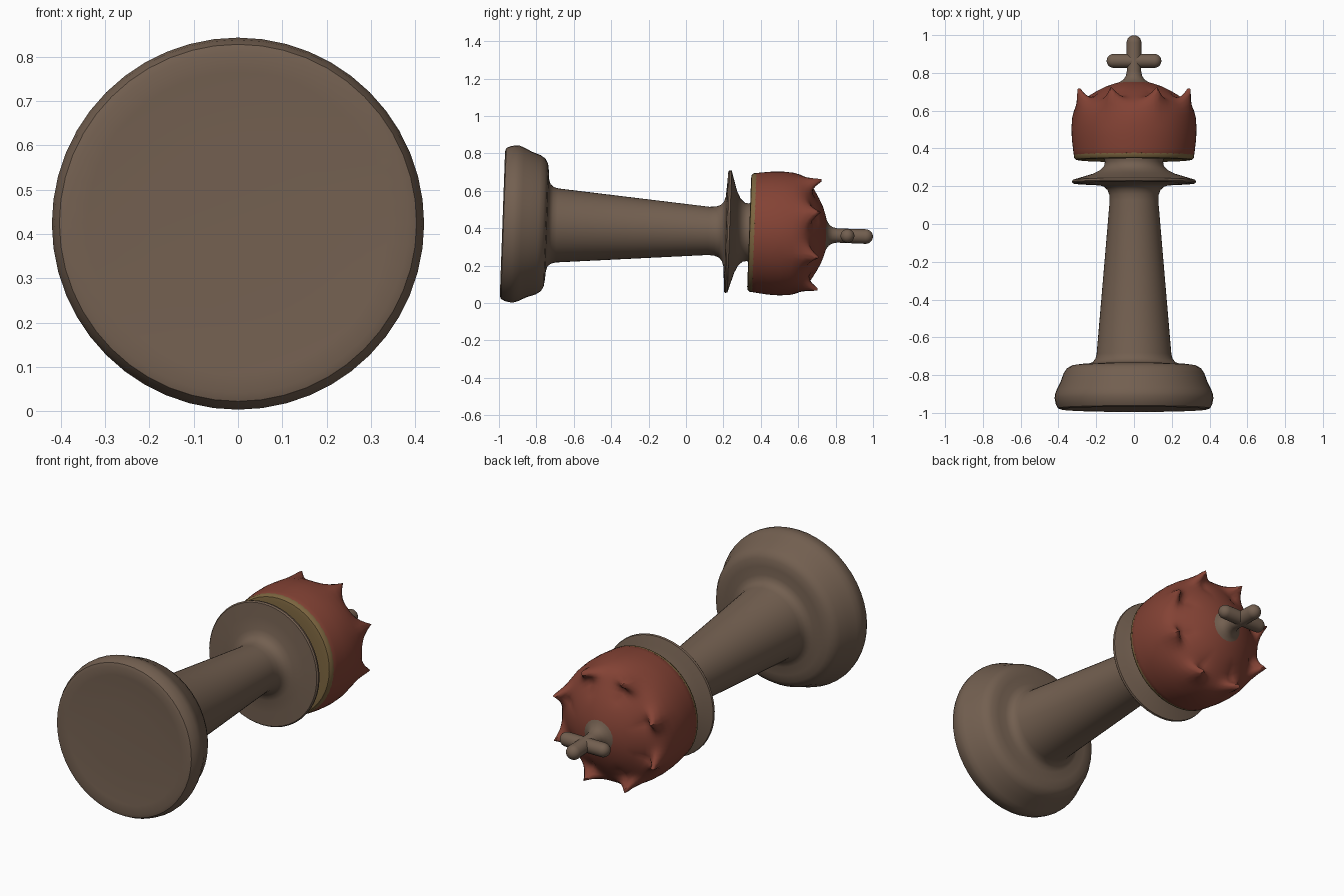
import bpy, bmesh, math
from mathutils import Matrix

if "Cube" in bpy.data.objects:
    bpy.data.objects.remove(bpy.data.objects["Cube"])

# Whole piece lies on its side, axis along +y, tilted slightly down towards the top
TILT = 0.036
PLACE = Matrix.Translation((0, 0, 0.39)) @ Matrix.Rotation(-(math.pi / 2 + TILT), 4, 'X')


def material(name, rgb):
    m = bpy.data.materials.new(name)
    m.diffuse_color = (*rgb, 1)
    m.use_nodes = True
    m.node_tree.nodes["Principled BSDF"].inputs["Base Color"].default_value = m.diffuse_color
    return m


BROWN = material("brown_wood", (0.17, 0.115, 0.08))
RED = material("red_paint", (0.23, 0.055, 0.035))
GOLD = material("gold_trim", (0.2, 0.13, 0.05))


def lathe(name, profile, mat, segs=48, place=PLACE, angle=40):
    """Revolve (radius, height) points; profile may be a function of the angle."""
    bm = bmesh.new()
    rings = []
    for i in range(segs):
        a = 2 * math.pi * i / segs
        pts = profile(a) if callable(profile) else profile
        rings.append([bm.verts.new((r * math.cos(a), r * math.sin(a), h)) for r, h in pts])
    for i in range(segs):
        p, q = rings[i], rings[(i + 1) % segs]
        for j in range(len(p) - 1):
            bm.faces.new((p[j], q[j], q[j + 1], p[j + 1]))
    bmesh.ops.remove_doubles(bm, verts=bm.verts, dist=1e-5)
    bmesh.ops.recalc_face_normals(bm, faces=bm.faces)
    me = bpy.data.meshes.new(name)
    bm.to_mesh(me)
    bm.free()
    me.materials.append(mat)
    ob = bpy.data.objects.new(name, me)
    bpy.context.collection.objects.link(ob)
    ob.matrix_world = place
    bpy.ops.object.select_all(action='DESELECT')
    ob.select_set(True)
    bpy.context.view_layer.objects.active = ob
    bpy.ops.object.shade_smooth_by_angle(angle=math.radians(angle))
    return ob


def capsule(name, r, h0, h1, place=PLACE, root=()):
    """Round-ended bar; root gives replacement points for the lower end."""
    arc = [k * math.pi / 12 for k in range(7)]
    top = [(r * math.cos(a), h1 - r + r * math.sin(a)) for a in arc]
    low = list(root) or [(r * math.cos(a), h0 + r - r * math.sin(a)) for a in reversed(arc)]
    lathe(name, low + top, BROWN, 24, place, 60)


# Body: foot, tapering stem and thin collar
lathe("body", [
    (0, -0.972), (0.2, -0.974), (0.34, -0.978), (0.385, -0.982), (0.403, -0.976),
    (0.414, -0.955), (0.42, -0.925), (0.419, -0.905), (0.41, -0.88), (0.39, -0.84),
    (0.372, -0.79), (0.355, -0.765), (0.33, -0.75), (0.29, -0.744), (0.245, -0.741),
    (0.22, -0.733), (0.205, -0.715), (0.198, -0.69), (0.163, -0.28), (0.129, 0.12),
    (0.131, 0.155), (0.14, 0.18), (0.158, 0.197), (0.185, 0.206), (0.25, 0.211),
    (0.322, 0.215), (0.328, 0.222), (0.326, 0.233), (0.28, 0.247), (0.22, 0.265),
    (0.18, 0.285), (0.158, 0.308), (0.154, 0.33), (0.16, 0.35), (0, 0.35)], BROWN)


# Crown: round cap whose rim is pulled up into eight points
def crown_profile(a):
    s = abs(((a - math.pi / 8) / (math.pi / 4) + 0.5) % 1 - 0.5) * 2   # 0 at a point, 1 between
    w = (1 - s) ** 2.6
    m = (1 - s) ** 1.3

    def mix(p, q, k):
        return (p[0] + (q[0] - p[0]) * k, p[1] + (q[1] - p[1]) * k)
    return [(0.308, 0.344), (0.317, 0.355), (0.322, 0.39), (0.329, 0.45), (0.331, 0.51),
            mix((0.327, 0.565), (0.326, 0.575), m),
            mix((0.318, 0.60), (0.323, 0.635), w),
            mix((0.306, 0.625), (0.325, 0.69), w),
            mix((0.292, 0.641), (0.322, 0.714), w),
            mix((0.28, 0.651), (0.308, 0.714), w),
            mix((0.268, 0.66), (0.290, 0.685), w),
            mix((0.252, 0.67), (0.268, 0.662), w),
            mix((0.232, 0.683), (0.238, 0.665), w),
            (0.195, 0.705), (0.15, 0.728), (0.1, 0.745), (0.05, 0.757), (0, 0.76)]


lathe("crown", crown_profile, RED, 96, angle=60)

# Gold underside of the crown
lathe("crown_trim", [(0.14, 0.347), (0.2, 0.343), (0.29, 0.338), (0.309, 0.341), (0.318, 0.353),
                     (0.319, 0.366), (0.30, 0.37)], GOLD)

# Cross on top, flared where it meets the crown
capsule("cross_post", 0.039, 0.74, 1.0,
        root=[(0.1, 0.742), (0.075, 0.753), (0.055, 0.766), (0.043, 0.785), (0.038, 0.81)])
capsule("cross_arm", 0.037, -0.145, 0.145,
        PLACE @ Matrix.Translation((0, 0, 0.864)) @ Matrix.Rotation(math.pi / 2, 4, 'Y'))
